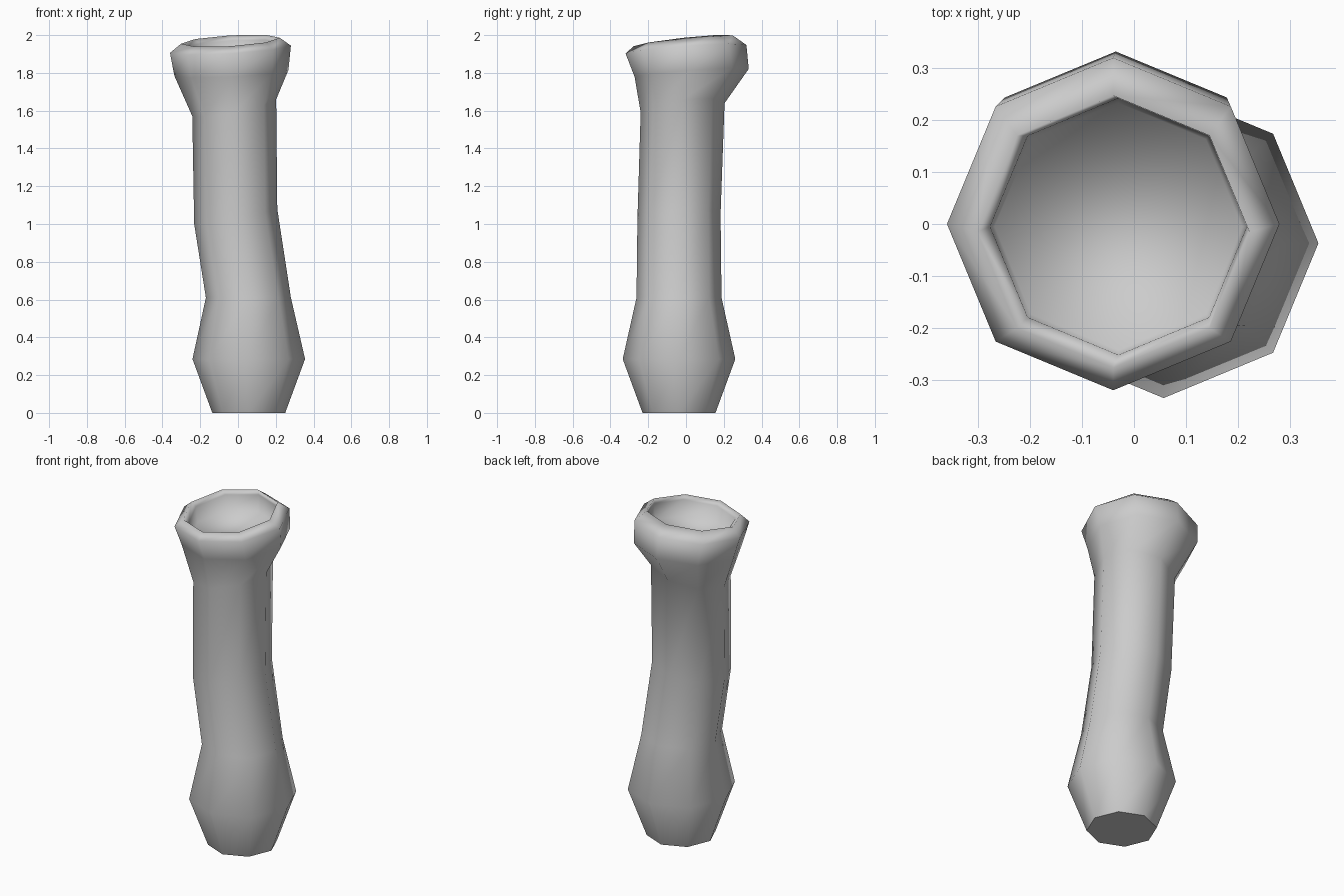
import bpy, bmesh, math

cube = bpy.data.objects.get("Cube")
if cube:
    bpy.data.objects.remove(cube, do_unlink=True)

# Plain stone grey
grey = bpy.data.materials.new("plain_grey")
grey.use_nodes = True
colour = (0.6, 0.6, 0.6, 1)
grey.diffuse_color = colour
grey.node_tree.nodes["Principled BSDF"].inputs["Base Color"].default_value = colour

SIDES = 8
# Leaning cross-sections: centre x, y, z, radius, slope in x, slope in y
RINGS = [
    (0.057, -0.037, 0.00, 0.193, 0, 0),
    (0.057, -0.037, 0.285, 0.298, 0, 0),
    (0.055, -0.037, 0.61, 0.225, 0, 0),
    (-0.012, -0.037, 1.04, 0.220, 0.18, 0.05),
    (-0.02, -0.018, 1.615, 0.222, 0.2, 0.11),
    (-0.035, 0.03, 1.80, 0.302, 0.05, 0.07),
    (-0.04, 0.0, 1.925, 0.320, 0.06, 0.07),
    (-0.04, -0.015, 1.97, 0.262, 0.06, 0.11),
    (-0.03, -0.005, 1.945, 0.247, 0.06, 0.11),
    (-0.03, -0.005, 1.85, 0.238, 0.06, 0.11),
]


def add_ring(bm, cx, cy, cz, radius, sx, sy):
    verts = []
    for i in range(SIDES):
        a = math.tau * i / SIDES
        dx, dy = radius * math.cos(a), radius * math.sin(a)
        verts.append(bm.verts.new((cx + dx, cy + dy, cz + sx * dx + sy * dy)))
    return verts


# Body, flared rim and inner wall as one lofted skin
bm = bmesh.new()
loops = [add_ring(bm, *ring) for ring in RINGS]
for low, high in zip(loops, loops[1:]):
    for i in range(SIDES):
        j = (i + 1) % SIDES
        bm.faces.new((low[i], low[j], high[j], high[i]))

# Flat base with a crisp edge, and a shallow floor in the mouth
base = bm.faces.new(loops[0][::-1])
bm.faces.new(loops[-1])
for face in bm.faces:
    face.smooth = True
base.smooth = False
for edge in base.edges:
    edge.smooth = False

mesh = bpy.data.meshes.new("vase")
bm.to_mesh(mesh)
bm.free()
mesh.materials.append(grey)
vase = bpy.data.objects.new("vase", mesh)
bpy.context.collection.objects.link(vase)
